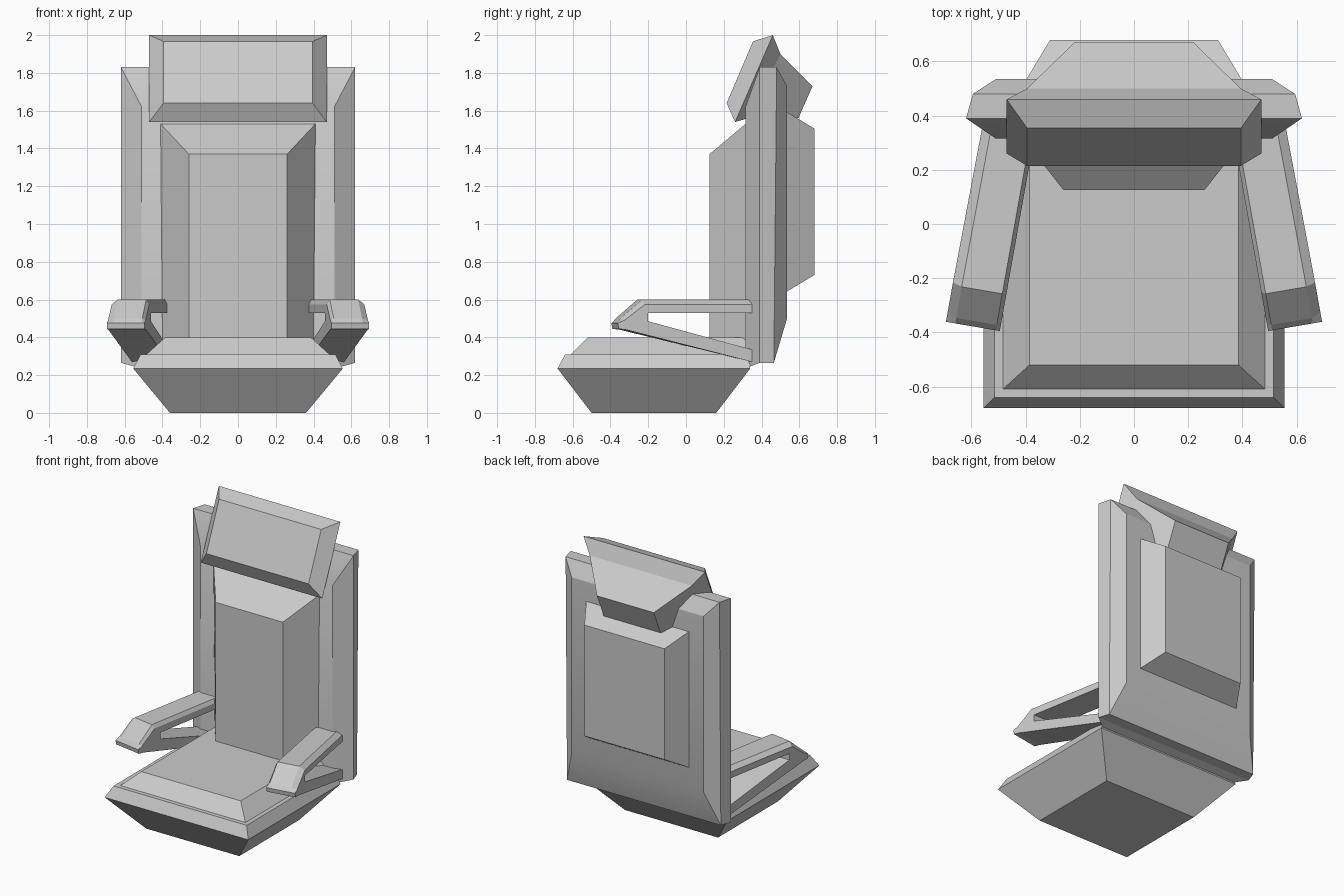
import bpy
import bmesh
import math

if "Cube" in bpy.data.objects:
    bpy.data.objects.remove(bpy.data.objects["Cube"])


def loft(name, loops):
    """Skin a series of matching point loops and cap both ends."""
    bm = bmesh.new()
    rings = [[bm.verts.new(p) for p in loop] for loop in loops]
    for a, b in zip(rings, rings[1:]):
        n = len(a)
        for i in range(n):
            j = (i + 1) % n
            bm.faces.new((a[i], a[j], b[j], b[i]))
    bm.faces.new(rings[0])
    bm.faces.new(rings[-1])
    bmesh.ops.recalc_face_normals(bm, faces=bm.faces)
    mesh = bpy.data.meshes.new(name)
    bm.to_mesh(mesh)
    bm.free()
    obj = bpy.data.objects.new(name, mesh)
    bpy.context.collection.objects.link(obj)
    return obj


def flat(x, y0, y1, z):
    """Horizontal rectangle."""
    return [(-x, y0, z), (x, y0, z), (x, y1, z), (-x, y1, z)]


def panel(x, bottom, top):
    """Upright or tilted rectangle between two (y, z) edges."""
    return [(-x, *bottom), (x, *bottom), (x, *top), (-x, *top)]


# Seat shell and raised cushion
loft("seat_base", [flat(0.36, -0.5, 0.16, 0), flat(0.555, -0.68, 0.34, 0.235),
                   flat(0.515, -0.64, 0.34, 0.31)])
loft("seat_cushion", [flat(0.49, -0.615, 0.33, 0.305), flat(0.385, -0.52, 0.33, 0.40)])

# Backrest shell, with bevelled front and rear faces
back = loft("backrest", [panel(0.51, (0.315, 0.235), (0.315, 1.62)),
                         panel(0.62, (0.39, 0.265), (0.39, 1.83)),
                         panel(0.595, (0.465, 0.265), (0.48, 1.83)),
                         panel(0.51, (0.535, 0.5), (0.535, 1.73))])
bpy.context.view_layer.objects.active = back
back.select_set(True)
bpy.ops.object.shade_smooth_by_angle(angle=math.radians(20))
back.select_set(False)

# Front cushion and rear panel of the backrest
loft("back_cushion", [panel(0.41, (0.33, 0.27), (0.315, 1.53)),
                      panel(0.26, (0.125, 0.31), (0.125, 1.37))])
loft("rear_panel", [panel(0.40, (0.53, 0.64), (0.53, 1.595)),
                    panel(0.31, (0.68, 0.73), (0.68, 1.505))])

# Tilted headrest tapering to its rear mount
loft("headrest", [panel(0.395, (0.215, 1.64), (0.355, 1.967)),
                  panel(0.47, (0.26, 1.54), (0.46, 2.0)),
                  panel(0.395, (0.33, 1.56), (0.5, 1.9)),
                  panel(0.22, (0.595, 1.56), (0.67, 1.73))])

# Open V-shaped armrests, splayed outward towards the front
OUTLINE = [(0.35, 0.60), (-0.26, 0.60), (-0.375, 0.50), (-0.395, 0.475),
           (-0.39, 0.445), (-0.35, 0.44), (0.35, 0.27), (0.35, 0.335),
           (-0.2, 0.485), (-0.2, 0.53), (0.35, 0.53)]
EDGE = [(0.35, 0.575), (-0.25, 0.575), (-0.36, 0.49)] + OUTLINE[3:]


def arm_slice(side, x, profile):
    pts = []
    for y, z in profile:
        skew = 0.17 * (x - 0.425) if y < -0.21 else 0
        pts.append((side * (x - 0.178 * y), y + skew, z))
    return pts


for side, label in ((-1, "left"), (1, "right")):
    loft(label + "_armrest", [arm_slice(side, 0.425, EDGE), arm_slice(side, 0.44, OUTLINE),
                              arm_slice(side, 0.59, OUTLINE), arm_slice(side, 0.624, EDGE)])
